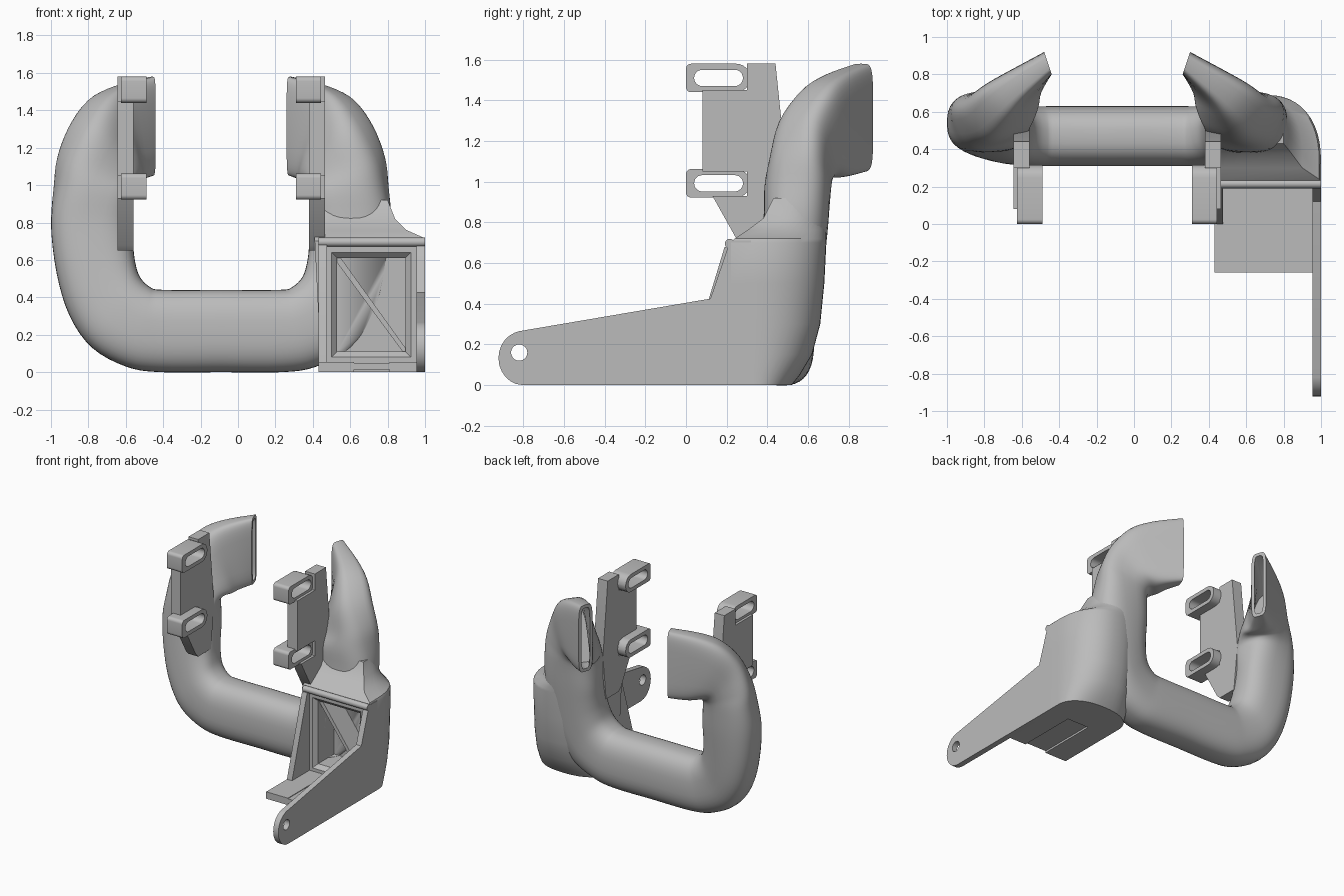
import bpy, bmesh, math
from mathutils import Vector, Matrix

cube = bpy.data.objects.get("Cube")
if cube:
    bpy.data.objects.remove(cube, do_unlink=True)

MID = -0.09  # symmetry plane of the duct
grey = bpy.data.materials.new("plain grey")
grey.use_nodes = True
grey.diffuse_color = (0.5, 0.5, 0.5, 1)
grey.node_tree.nodes["Principled BSDF"].inputs["Base Color"].default_value = (0.5, 0.5, 0.5, 1)


def finish(name, bm, mirror=False, angle=35):
    """Turn a bmesh into an object, optionally mirrored about MID."""
    bmesh.ops.recalc_face_normals(bm, faces=bm.faces)
    if mirror:
        bmesh.ops.translate(bm, verts=bm.verts, vec=(-MID, 0, 0))
    me = bpy.data.meshes.new(name)
    bm.to_mesh(me)
    bm.free()
    me.materials.append(grey)
    ob = bpy.data.objects.new(name, me)
    bpy.context.collection.objects.link(ob)
    if mirror:
        ob.location.x = MID
        mod = ob.modifiers.new("mirror", 'MIRROR')
        mod.use_clip = True
    bpy.ops.object.select_all(action='DESELECT')
    ob.select_set(True)
    bpy.context.view_layer.objects.active = ob
    bpy.ops.object.shade_smooth_by_angle(angle=math.radians(angle))
    return ob


def loft(rings, cap_start=True):
    """Skin a list of closed rings with quads and cap the ends."""
    bm = bmesh.new()
    rows = [[bm.verts.new(p) for p in r] for r in rings]
    n = len(rows[0])
    for a, b in zip(rows, rows[1:]):
        for i in range(n):
            bm.faces.new((a[i], a[(i + 1) % n], b[(i + 1) % n], b[i]))
    if cap_start:
        bm.faces.new(rows[0])
    bm.faces.new(rows[-1])
    return bm


def plate(name, x0, x1, outlines, mirror=False):
    """Flat part from side outlines (y, z); later outlines are holes."""
    cu = bpy.data.curves.new(name, 'CURVE')
    cu.dimensions = '2D'
    cu.fill_mode = 'BOTH'
    cu.extrude = (x1 - x0) / 2
    for pts in outlines:
        sp = cu.splines.new('POLY')
        sp.points.add(len(pts) - 1)
        for p, (y, z) in zip(sp.points, pts):
            p.co = (y, z, 0, 1)
        sp.use_cyclic_u = True
    tmp = bpy.data.objects.new(name + "_outline", cu)
    bpy.context.collection.objects.link(tmp)
    me = tmp.to_mesh()
    bm = bmesh.new()
    bm.from_mesh(me)
    tmp.to_mesh_clear()
    bpy.data.objects.remove(tmp, do_unlink=True)
    bmesh.ops.remove_doubles(bm, verts=bm.verts, dist=0.0001)
    for v in bm.verts:
        y, z, x = v.co
        v.co = (x + (x0 + x1) / 2, y, z)
    return finish(name, bm, mirror)


def box(name, x0, x1, y0, y1, z0, z1):
    return plate(name, x0, x1, [[(y0, z0), (y1, z0), (y1, z1), (y0, z1)]])


def rounded(y0, y1, z0, z1, r_front, r_back):
    pts = []
    for y, z, r, start in ((y1, z1, r_back, 0), (y0, z1, r_front, 90),
                           (y0, z0, r_front, 180), (y1, z0, r_back, 270)):
        cy = y - r if y == y1 else y + r
        cz = z - r if z == z1 else z + r
        for k in range(7):
            a = math.radians(start + 15 * k)
            pts.append((cy + r * math.cos(a), cz + r * math.sin(a)))
    return pts


def power(t, e):
    return math.copysign(abs(t) ** (2 / e), t)


# U-shaped duct: inner point, outer point, half-width vector, squareness
stations = [
    ((-.09, .47, .44), (-.09, .47, 0), (0, .16), 2.6),
    ((-.40, .47, .44), (-.42, .47, 0), (0, .16), 2.6),
    ((-.47, .47, .455), (-.60, .47, .03), (0, .16), 2.6),
    ((-.525, .48, .51), (-.78, .48, .13), (0, .16), 2.6),
    ((-.55, .50, .59), (-.90, .50, .30), (0, .16), 2.6),
    ((-.56, .52, .68), (-.97, .52, .53), (0, .16), 2.6),
    ((-.565, .54, .80), (-1.0, .54, .80), (0, .16), 2.6),
    ((-.57, .57, .95), (-.975, .53, 1.0), (-.04, .16), 2.7),
    ((-.58, .62, 1.0), (-.94, .52, 1.15), (-.07, .14), 2.9),
    ((-.58, .67, 1.02), (-.86, .54, 1.32), (-.09, .12), 3.2),
    ((-.56, .72, 1.02), (-.76, .63, 1.46), (-.08, .10), 3.8),
    ((-.53, .78, 1.03), (-.64, .73, 1.53), (-.05, .08), 4.5),
    ((-.46, .86, 1.05), (-.46, .86, 1.58), (-.02, .06), 5),
]
stations = [(Vector(p), Vector(q), Vector((*w, 0)), e) for p, q, w, e in stations]


def section(p, q, w, e, su=1.0, sw=1.0):
    c, u = (p + q) / 2, (q - p) / 2
    angles = [2 * math.pi * i / 40 for i in range(40)]
    return [c + u * su * power(math.cos(a), e) + w * sw * power(math.sin(a), e) for a in angles]


def blend(a, b, c, d, t):
    return 0.5 * (2 * b + (c - a) * t + (2 * a - 5 * b + 4 * c - d) * t * t
                  + (3 * b - a - 3 * c + d) * t ** 3)


rings = []
last = len(stations) - 1
for i in range(last):
    near = [stations[min(max(k, 0), last)] for k in range(i - 1, i + 3)]
    for s in range(4):
        rings.append(section(*[blend(*vals, s / 4) for vals in zip(*near)]))
rings[0] = section(*stations[0])
rings.append(section(*stations[last]))
# hollow outlet running back into the nozzle
for k in (last, last - 1, last - 2):
    rings.append(section(*stations[k], .91, .6))
duct = finish("duct", loft(rings, cap_start=False), mirror=True, angle=40)

# intake body: flat front, rounded back, flaring into the arm above
levels = [(0, .43, 1, .22, .52), (.05, .43, 1, .22, .56), (.15, .43, 1, .22, .62),
          (.3, .43, 1, .22, .66), (.5, .42, 1, .22, .68), (.7, .41, 1, .22, .69),
          (.72, .41, .99, .24, .69), (.76, .41, .90, .30, .69),
          (.82, .41, .84, .38, .69), (.92, .41, .80, .43, .68)]
rings = []
for z, xl, xr, yf, yb in levels:
    ys = max(.33, yf + .08)
    ring = [(xl, yf, z), (xr, yf, z)]
    for k in range(25):
        a = math.pi * k / 24
        ring.append(((xl + xr) / 2 + (xr - xl) / 2 * power(math.cos(a), 2.3),
                     ys + (yb - ys) * power(math.sin(a), 2.3), z))
    rings.append(ring)
intake = finish("intake_body", loft(rings))

# tapered opening cut into the intake
rings = []
for y, m in ((.1, 0), (.22, 0), (.25, .03), (.45, .03)):
    x0, x1, z0, z1 = .5 + m, .925 - m, .08 + m, .64 - m
    rings.append([(x0, y, z0), (x1, y, z0), (x1, y, z1), (x0, y, z1)])
cutter = finish("intake_cutter", loft(rings))
cutter.hide_render = True
cutter.hide_set(True)
for ob in (duct, intake):
    mod = ob.modifiers.new("opening", 'BOOLEAN')
    mod.object = cutter
    mod.solver = 'EXACT'

# diagonal vane inside the opening
rib = []
for y in (.27, .46):
    rib.append([(.53, y, .61), (.53, y, .585), (.88, y, .11), (.895, y, .11), (.895, y, .13), (.55, y, .61)])
finish("intake_vane", loft(rib))

# rounded lip over the opening
bm = bmesh.new()
bmesh.ops.create_cone(bm, cap_ends=True, segments=20, radius1=.024, radius2=.024, depth=.57,
                      matrix=Matrix.Translation((.715, .215, .695)) @ Matrix.Rotation(math.pi / 2, 4, 'Y'))
finish("intake_lip", bm)

# long side arm with a pivot hole
arm = [(.32, 0), (.32, .71), (.22, .71), (.2, .66), (.12, .425), (-.82, .265)]
for k in range(1, 12):
    a = math.radians(95 + 172 * k / 12)
    arm.append((-.80 + .122 * math.cos(a), .133 + .133 * math.sin(a)))
arm.append((-.8, 0))
hole = [(-.82 + .04 * math.cos(k * math.pi / 12), .16 + .04 * math.sin(k * math.pi / 12)) for k in range(24)]
plate("side_arm", .955, 1.0, [arm, hole])

# gusset and grooved shelf
plate("gusset", .43, .475, [[(.24, 0), (0, 0), (0, .055), (.19, .68), (.24, .68)]])
box("shelf_inner", .43, .62, -.26, .24, 0, .055)
box("shelf_middle", .62, .81, -.26, .24, .015, .05)
box("shelf_outer", .81, .955, -.26, .24, 0, .055)

# mounting brackets with slotted tabs
bracket = [(.44, 1.58), (.3, 1.58), (.3, 1.45), (.08, 1.45), (.08, 1.05), (.3, 1.05), (.3, .93),
           (.13, .93), (.27, .68), (.3, .65), (.46, .65), (.5, 1.0)]
plate("bracket", -.645, -.56, [bracket], mirror=True)
for name, z0 in (("upper_tab", 1.44), ("lower_tab", .922)):
    plate(name, -.625, -.49, [rounded(0, .315, z0, z0 + .14, .025, .068),
                              rounded(.04, .28, z0 + .03, z0 + .11, .0399, .0399)], mirror=True)
